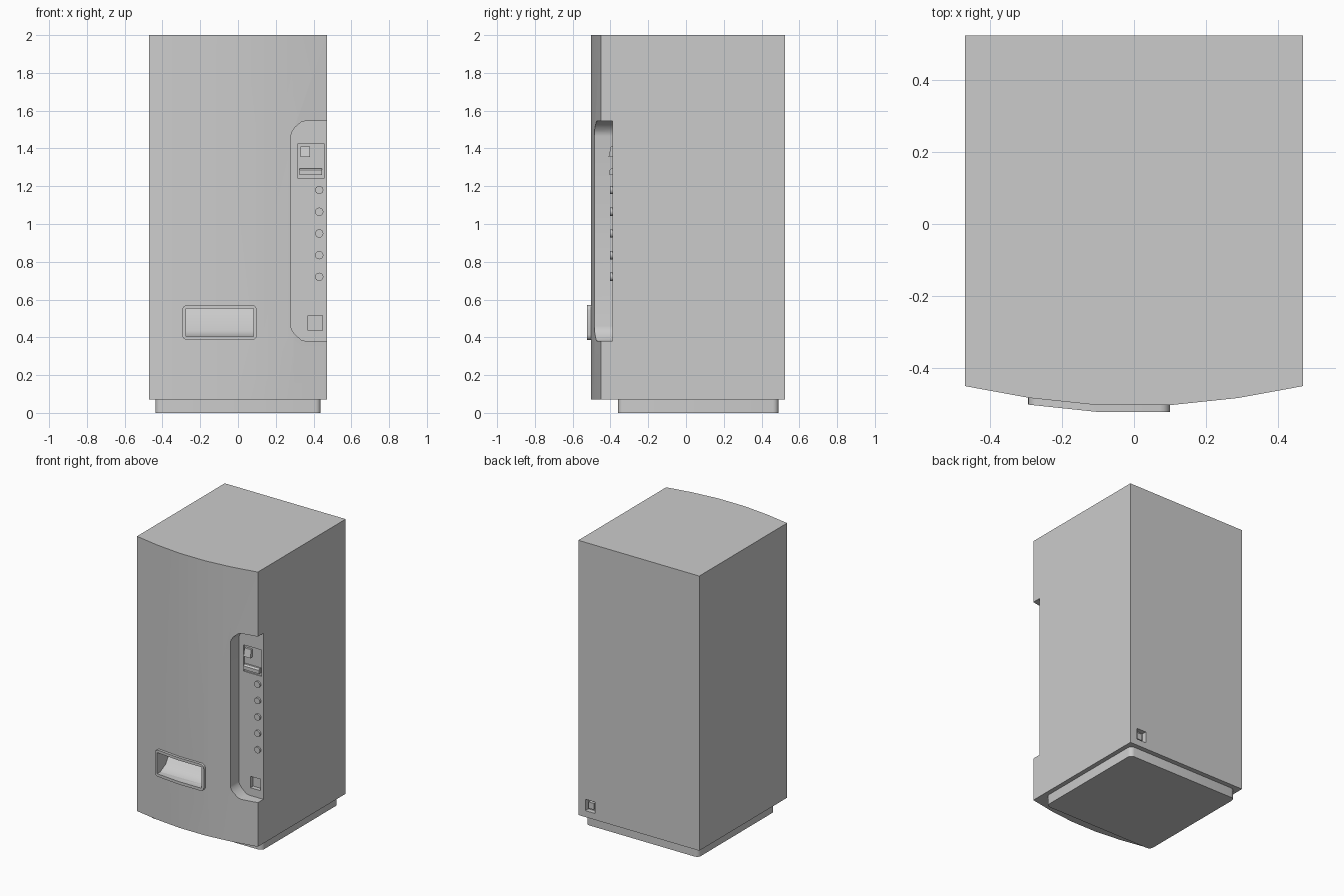
import bpy, bmesh, math
from mathutils import Vector

if "Cube" in bpy.data.objects:
    bpy.data.objects.remove(bpy.data.objects["Cube"])


def prism(name, pts, axis, a, b):
    """Extrude a 2D outline along x, y or z from a to b."""
    place = {'x': lambda u, v, w: (w, u, v),
             'y': lambda u, v, w: (u, w, v),
             'z': lambda u, v, w: (u, v, w)}[axis]
    bm = bmesh.new()
    face = bm.faces.new([bm.verts.new(place(u, v, a)) for u, v in pts])
    ext = bmesh.ops.extrude_face_region(bm, geom=[face])
    verts = [g for g in ext['geom'] if isinstance(g, bmesh.types.BMVert)]
    bmesh.ops.translate(bm, verts=verts, vec=Vector(place(0, 0, b - a)))
    bmesh.ops.recalc_face_normals(bm, faces=bm.faces)
    mesh = bpy.data.meshes.new(name)
    bm.to_mesh(mesh)
    bm.free()
    ob = bpy.data.objects.new(name, mesh)
    bpy.context.collection.objects.link(ob)
    return ob


def rect(x0, x1, z0, z1, r=0.0, n=4):
    """Rectangle outline with optional rounded corners."""
    if not r:
        return [(x0, z0), (x1, z0), (x1, z1), (x0, z1)]
    centres = [(x1 - r, z1 - r), (x0 + r, z1 - r), (x0 + r, z0 + r), (x1 - r, z0 + r)]
    return [(cx + r * math.cos(math.pi / 2 * (q + i / n)),
             cz + r * math.sin(math.pi / 2 * (q + i / n)))
            for q, (cx, cz) in enumerate(centres) for i in range(n + 1)]


def boolean(ob, cutter, op='DIFFERENCE'):
    """Apply a boolean, keeping the cutter for reuse."""
    m = ob.modifiers.new('bool', 'BOOLEAN')
    m.operation, m.object, m.solver = op, cutter, 'EXACT'
    bpy.context.view_layer.objects.active = ob
    bpy.ops.object.modifier_apply(modifier=m.name)


def smooth(ob):
    bpy.ops.object.select_all(action='DESELECT')
    ob.select_set(True)
    bpy.context.view_layer.objects.active = ob
    bpy.ops.object.shade_smooth_by_angle(angle=math.radians(30))


# Cabinet with a bowed front
half = [(0.10, -0.504), (0.29, -0.484), (0.47, -0.451)]
front = [(-x, y) for x, y in reversed(half)] + half
cabinet = prism('cabinet', front + [(0.47, 0.524), (-0.47, 0.524)], 'z', 0.07, 2.0)

# Plinth
plinth = prism('plinth', rect(-0.438, 0.438, -0.36, 0.49, 0.03), 'z', 0.0, 0.07)

# Delivery tray frame follows the bowed front
tray_frame = prism('tray_frame', rect(-0.295, 0.10, 0.385, 0.572, 0.028), 'y', -0.6, -0.47)
slab = prism('frame_limit', [(x, y - 0.019) for x, y in front] + [(0.47, 0), (-0.47, 0)], 'z', 0.2, 0.8)
boolean(tray_frame, slab, 'INTERSECT')

# Cutters: tray opening, control recess, panel pockets, rear socket
opening = prism('tray_cutter', [(-0.65, 0.405), (-0.47, 0.405), (-0.41, 0.435),
                                (-0.33, 0.553), (-0.65, 0.553)], 'x', -0.275, 0.083)
recess = prism('recess_cutter', [(0.6, 0.38), (0.36, 0.38), (0.335, 0.386), (0.30, 0.418), (0.284, 0.44), (0.28, 0.46),
                                 (0.28, 1.465), (0.284, 1.485), (0.30, 1.51), (0.335, 1.54),
                                 (0.36, 1.546), (0.6, 1.546)], 'y', -0.7, -0.39)
pay_pocket = prism('pay_pocket_cutter', rect(0.317, 0.455, 1.24, 1.425), 'y', -0.45, -0.382)
coin_pocket = prism('coin_return_cutter', rect(0.37, 0.448, 0.435, 0.515), 'y', -0.45, -0.36)
socket = prism('socket_cutter', rect(0.34, 0.416, 0.115, 0.195), 'y', 0.49, 0.6)
for c in (opening, recess, pay_pocket, coin_pocket, socket):
    boolean(cabinet, c)
boolean(tray_frame, opening)
for c in (slab, opening, recess, pay_pocket, coin_pocket, socket):
    bpy.data.objects.remove(c)

# Payment panel fittings
prism('coin_slot', rect(0.33, 0.382, 1.355, 1.41), 'x', 0, 1)
bpy.data.objects.remove(bpy.data.objects['coin_slot'])
prism('coin_slot', [(-0.375, 1.355), (-0.41, 1.355), (-0.398, 1.41), (-0.375, 1.41)], 'x', 0.33, 0.382)
prism('note_slot', [(-0.375, 1.26), (-0.405, 1.26), (-0.405, 1.285), (-0.395, 1.295), (-0.375, 1.295)],
      'x', 0.325, 0.445)

# Selection buttons
for i in range(5):
    z = 1.18 - i * 0.115
    disc = [(0.43 + 0.022 * math.cos(k * math.pi / 8), z + 0.022 * math.sin(k * math.pi / 8)) for k in range(16)]
    smooth(prism('selection_button', disc, 'y', -0.403, -0.385))

# Plug inside the rear socket
prism('socket_plug', rect(0.36, 0.4, 0.13, 0.175), 'y', 0.485, 0.51)

for ob in (cabinet, plinth, tray_frame):
    smooth(ob)
